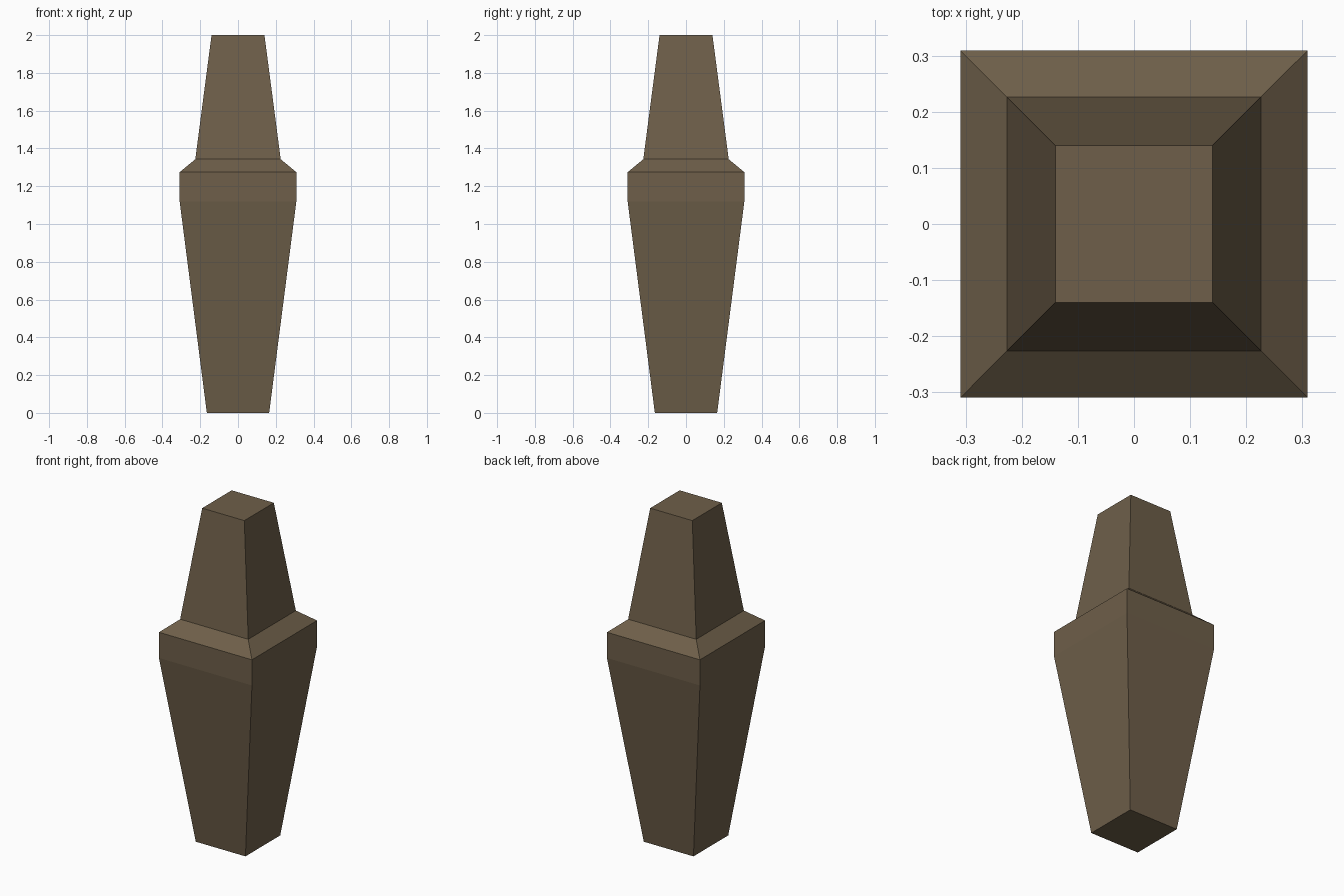
import bpy, bmesh

if "Cube" in bpy.data.objects:
    bpy.data.objects.remove(bpy.data.objects["Cube"])

# Single brown finish
mat = bpy.data.materials.new("dark brown")
mat.diffuse_color = (0.156, 0.114, 0.067, 1.0)
mat.use_nodes = True
mat.node_tree.nodes["Principled BSDF"].inputs["Base Color"].default_value = mat.diffuse_color

# Square cross-sections: (height, half width)
PROFILE = [(0.0, 0.165), (1.12, 0.309), (1.274, 0.309), (1.343, 0.226), (2.0, 0.14)]

bm = bmesh.new()
rings = [[bm.verts.new((sx * h, sy * h, z)) for sx, sy in ((-1, -1), (1, -1), (1, 1), (-1, 1))]
         for z, h in PROFILE]

# Side walls between neighbouring sections
for low, high in zip(rings, rings[1:]):
    for i in range(4):
        j = (i + 1) % 4
        bm.faces.new((low[i], low[j], high[j], high[i]))

# End caps
bm.faces.new(rings[0][::-1])
bm.faces.new(rings[-1])

mesh = bpy.data.meshes.new("tapered_post")
bm.to_mesh(mesh)
bm.free()
mesh.materials.append(mat)
post = bpy.data.objects.new("tapered_post", mesh)
bpy.context.collection.objects.link(post)
